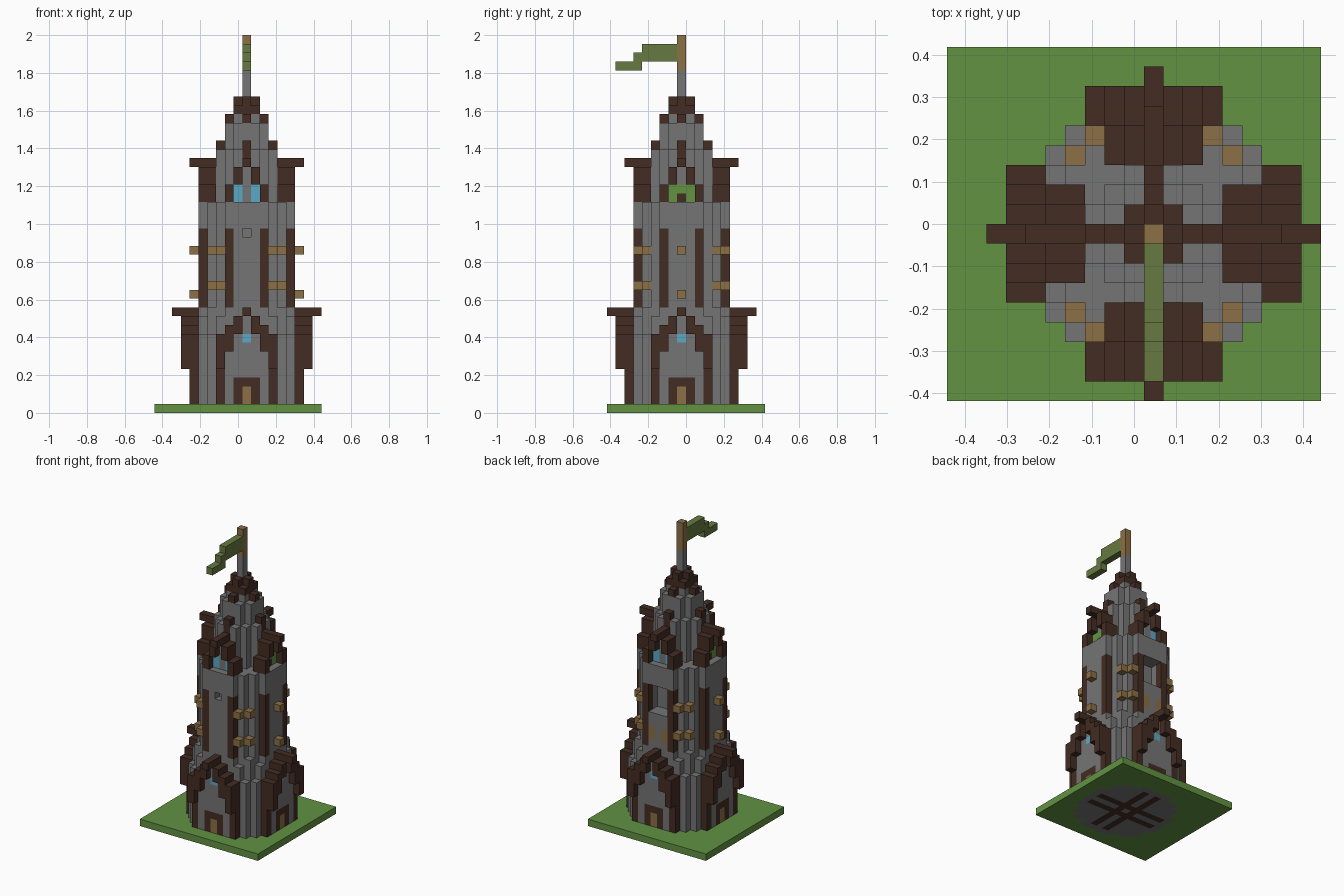
import bpy, bmesh
from mathutils import Vector

cube = bpy.data.objects.get("Cube")
if cube:
    bpy.data.objects.remove(cube)

U = 2 / 43                                # edge of one block
CENTRE = Vector((U, -U / 2, U / 2))       # middle of the ground block under the mast


def linear(c):
    c /= 255
    return c / 12.92 if c <= 0.04045 else ((c + 0.055) / 1.055) ** 2.4


def material(name, *rgb):
    m = bpy.data.materials.new(name)
    col = [linear(c) for c in rgb] + [1]
    m.diffuse_color = col
    m.use_nodes = True
    m.node_tree.nodes["Principled BSDF"].inputs["Base Color"].default_value = col
    return m


STONE, WOOD, GRASS, GOLD, GLASS, CLOTH = range(6)
MATERIALS = [
    material("stone_grey", 117, 117, 117),
    material("dark_wood", 67, 44, 35),
    material("grass_green", 98, 146, 66),
    material("golden_wood", 139, 112, 69),
    material("window_blue", 92, 168, 198),
    material("flag_olive", 103, 122, 65),
]

cells = {}     # block position -> (part name, material)


def fill(part, mat, xs, ys, zs):
    """Fill a box of blocks; each range is inclusive."""
    for i in range(xs[0], xs[1] + 1):
        for j in range(ys[0], ys[1] + 1):
            for k in range(zs[0], zs[1] + 1):
                cells[i, j, k] = (part, mat)


def four(part, mat, across, out, zs):
    """Fill a box facing each of the four sides, mirrored across each side."""
    for s in (1, -1):
        a = tuple(sorted((across[0] * s, across[1] * s)))
        for t in (1, -1):
            o = tuple(sorted((out[0] * t, out[1] * t)))
            fill(part, mat, a, o, zs)
            fill(part, mat, o, a, zs)


def round_storey(part, reach, zs):
    """Stepped round storey: reach[n] is the half width of row n."""
    for j, half in enumerate(reach):
        for s in (1, -1):
            fill(part, STONE, (-half, half), (j * s, j * s), zs)


def gables(part, steps, out, ridge):
    """Stepped gable roofs on four sides; steps give the height span per row."""
    for n, zs in enumerate(steps):
        four(part, WOOD, (n, n), ridge if n == 0 else out, zs)


# Lawn with the tower floor showing underneath
fill("lawn", GRASS, (-10, 8), (-8, 9), (0, 0))
for i in range(-6, 7):
    for j in range(-6, 7):
        if i * i + j * j < 43:
            stripe = (abs(i) == 1 or abs(j) == 1) and i * i + j * j < 30
            rim = 3 in (abs(i), abs(j)) and 6 in (abs(i), abs(j))
            fill("tower_floor", WOOD if stripe or rim else STONE, (i, i), (j, j), (0, 0))

# Lower storey with corner buttresses
round_storey("lower_walls", (6, 6, 6, 6, 5, 4, 3), (1, 4))
round_storey("lower_walls", (6, 6, 6, 5, 5, 4, 2), (5, 8))
round_storey("lower_walls", (6, 6, 5, 5, 4, 3, 1), (9, 10))
round_storey("lower_walls", (5, 5, 5, 4, 4, 2), (11, 11))
four("lower_posts", WOOD, (3, 3), (6, 6), (1, 5))
four("door_frames", WOOD, (0, 1), (6, 6), (1, 3))
four("doors", GOLD, (0, 0), (6, 6), (1, 2))
four("lower_windows", GLASS, (0, 0), (6, 6), (8, 8))
gables("lower_gables", ((11, 11), (9, 10), (7, 9), (5, 8)), (6, 7), (5, 8))

# Main shaft with timber posts and golden studs
round_storey("shaft", (5, 5, 5, 4, 3, 2), (12, 23))
four("shaft_posts", WOOD, (2, 2), (5, 5), (12, 20))
for z in (14, 18):
    for sx in (1, -1):
        for sy in (1, -1):
            for a, b in ((3, 5), (4, 4)):
                fill("corner_studs", GOLD, (a * sx, a * sx), (b * sy, b * sy), (z, z))
for z in (13, 18):
    for x in (6, -6):
        fill("side_studs", GOLD, (x, x), (0, 0), (z, z))

# Small hole at the front, open balcony at the back
del cells[0, -5, 20]
for i in (-1, 0, 1):
    for j in (4, 5):
        for k in range(17, 21):
            del cells[i, j, k]
for x in (-1, 1):
    fill("balcony_brackets", GOLD, (x, x), (5, 5), (13, 14))

# Upper storey: spire body, gable walls, windows and roofs
round_storey("spire_base", (3, 3, 2, 1), (24, 29))
four("gable_walls", STONE, (0, 1), (4, 4), (24, 27))
for s in (1, -1):
    for a in (1, -1):
        fill("upper_windows", GLASS, (a, a), (4 * s, 4 * s), (24, 25))
    fill("side_openings", GRASS, (4 * s, 4 * s), (-1, 1), (24, 25))
    fill("opening_posts", WOOD, (4 * s, 4 * s), (0, 0), (24, 24))
gables("upper_gables", ((28, 28), (26, 27), (24, 25)), (4, 5), (3, 6))

# Spire narrowing to a timber cap
four("spire_ridges", WOOD, (0, 0), (3, 3), (29, 30))
round_storey("spire", (2, 2, 1), (30, 32))
round_storey("spire", (1, 1), (33, 33))
four("spire_ridges", WOOD, (0, 0), (2, 2), (33, 33))
fill("spire_cap", WOOD, (-1, 1), (-1, 1), (34, 34))
four("spire_cap", WOOD, (0, 0), (0, 1), (35, 35))

# Mast and stepped flag
fill("mast", STONE, (0, 0), (0, 0), (36, 38))
fill("mast_top", GOLD, (0, 0), (0, 0), (39, 42))
fill("flag", CLOTH, (0, 0), (-4, -1), (40, 41))
fill("flag", CLOTH, (0, 0), (-5, -5), (40, 40))
fill("flag", CLOTH, (0, 0), (-7, -5), (39, 39))


def build(part):
    """Make one object from the exposed block sides of a part."""
    own = {c: m for c, (p, m) in cells.items() if p == part}
    used = sorted(set(own.values()))
    bm = bmesh.new()
    for cell, mat in own.items():
        for axis in range(3):
            for sign in (1, -1):
                n = Vector((0, 0, 0))
                n[axis] = sign
                if tuple(int(c + d) for c, d in zip(cell, n)) in cells:
                    continue
                u = Vector((0, 0, 0))
                u[(axis + 1) % 3] = 1
                v = n.cross(u)
                mid = Vector(cell) + n / 2
                corners = [mid + (a * u + b * v) / 2
                           for a, b in ((-1, -1), (1, -1), (1, 1), (-1, 1))]
                f = bm.faces.new([bm.verts.new(p * U + CENTRE) for p in corners])
                f.material_index = used.index(mat)
    bmesh.ops.remove_doubles(bm, verts=bm.verts, dist=U / 100)
    mesh = bpy.data.meshes.new(part)
    bm.to_mesh(mesh)
    bm.free()
    for m in used:
        mesh.materials.append(MATERIALS[m])
    bpy.context.collection.objects.link(bpy.data.objects.new(part, mesh))


for name in sorted({p for p, _ in cells.values()}):
    build(name)
